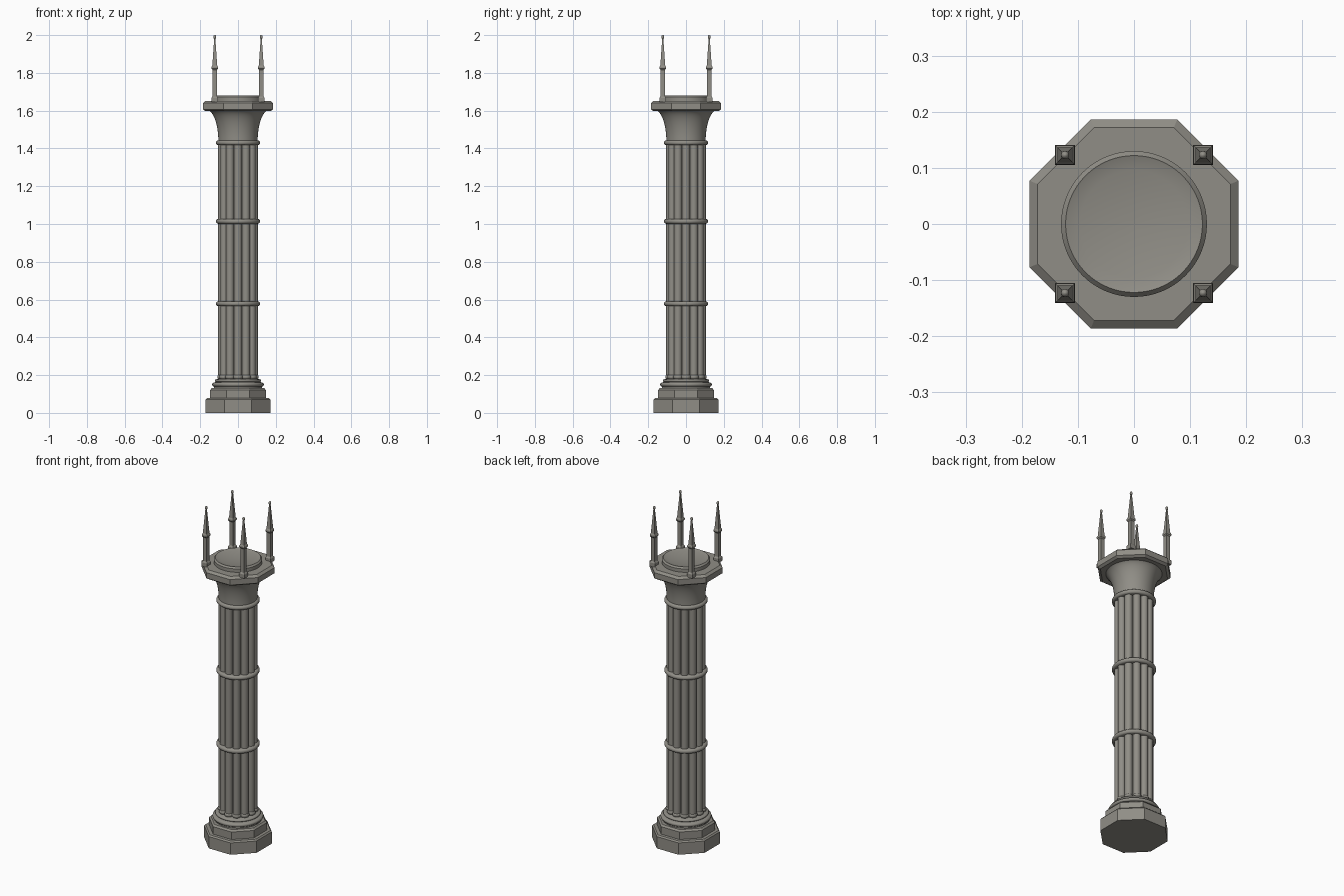
import bpy
import math

if "Cube" in bpy.data.objects:
    bpy.data.objects.remove(bpy.data.objects["Cube"])

stone = bpy.data.materials.new("grey_stone")
stone.use_nodes = True
colour = (0.28, 0.27, 0.24, 1)
stone.diffuse_color = colour
stone.node_tree.nodes["Principled BSDF"].inputs["Base Color"].default_value = colour


def lathe(name, profile, sides=48, turn=0.0, at=(0, 0), smooth=True):
    """Spin (radius, height) points about a vertical axis and cap the ends."""
    verts, faces = [], []
    for r, z in profile:
        for i in range(sides):
            a = turn + math.tau * i / sides
            verts.append((at[0] + r * math.cos(a), at[1] + r * math.sin(a), z))
    for k in range(len(profile) - 1):
        for i in range(sides):
            j = (i + 1) % sides
            faces.append((k * sides + i, k * sides + j,
                          (k + 1) * sides + j, (k + 1) * sides + i))
    faces.append(tuple(reversed(range(sides))))
    faces.append(tuple(range((len(profile) - 1) * sides, len(profile) * sides)))
    mesh = bpy.data.meshes.new(name)
    mesh.from_pydata(verts, [], faces)
    mesh.materials.append(stone)
    ob = bpy.data.objects.new(name, mesh)
    bpy.context.collection.objects.link(ob)
    if smooth:
        bpy.ops.object.select_all(action='DESELECT')
        ob.select_set(True)
        bpy.context.view_layer.objects.active = ob
        bpy.ops.object.shade_smooth_by_angle(angle=math.radians(35))
    return ob


def prism(name, profile, sides, at=(0, 0)):
    """Flat-sided lathe whose profile gives distances to the flats."""
    k = 1 / math.cos(math.pi / sides)
    return lathe(name, [(r * k, z) for r, z in profile], sides, math.pi / sides, at, False)


def bead(radius, z, thick, height, steps=8):
    """Half-round moulding profile bulging out to the given radius."""
    return [(radius - thick + thick * math.sin(math.pi * i / steps),
             z - height / 2 * math.cos(math.pi * i / steps)) for i in range(steps + 1)]


# Octagonal plinth
prism("plinth", [(0.172, 0), (0.172, 0.07), (0.165, 0.078)], 8)
prism("plinth_step", [(0.147, 0.07), (0.147, 0.122), (0.138, 0.132)], 8)

# Round base mouldings
lathe("base_moulding", [(0.128, 0.13), (0.128, 0.14)] + bead(0.137, 0.15, 0.012, 0.022)
      + [(0.118, 0.163)] + bead(0.123, 0.171, 0.008, 0.014) + [(0.112, 0.18)])

# Clustered shaft
lathe("shaft_core", [(0.083, 0.17), (0.083, 1.45)])
COUNT = 12
for i in range(COUNT):
    a = math.tau * i / COUNT
    spot = (0.084 * math.cos(a), 0.084 * math.sin(a))
    lathe("shaft_%02d" % i, [(0.021, 0.17), (0.021, 1.44)], 16, at=spot)
    lathe("shaft_foot_%02d" % i, bead(0.026, 0.19, 0.008, 0.022, 6), 16, at=spot)

# Shaft rings
for name, z in (("lower_ring", 0.578), ("middle_ring", 1.014), ("upper_ring", 1.43)):
    lathe(name, bead(0.117, z, 0.013, 0.026))

# Flared capital
STEPS = 12
flare = [(0.104 + 0.064 * (1 - math.cos(math.pi / 2 * i / STEPS)),
          1.44 + 0.165 * math.sin(math.pi / 2 * i / STEPS)) for i in range(STEPS + 1)]
lathe("capital", flare)

# Octagonal slab and dished round seat
prism("capital_slab", [(0.172, 1.597), (0.186, 1.607), (0.186, 1.64), (0.172, 1.652)], 8)
dish = [(0.12 * k, 1.668 + 0.012 * k * k) for k in (1, 0.8, 0.6, 0.4, 0.2, 0.01)]
lathe("round_seat", [(0.13, 1.645), (0.13, 1.672), (0.122, 1.681)] + dish, 64)

# Corner pinnacles
for side, sx in (("left", 1), ("right", -1)):
    for end, sy in (("front", -1), ("back", 1)):
        spot = (0.123 * sx, 0.123 * sy)
        tag = end + "_" + side + "_pinnacle_"
        prism(tag + "foot", [(0.0175, 1.645), (0.0175, 1.668), (0.012, 1.676)], 4, spot)
        prism(tag + "post", [(0.012, 1.67), (0.012, 1.82)], 4, spot)
        prism(tag + "collar", [(0.012, 1.816), (0.017, 1.823), (0.017, 1.832),
                               (0.013, 1.84)], 4, spot)
        prism(tag + "spire", [(0.013, 1.838), (0.003, 1.982)], 4, spot)
        lathe(tag + "finial", bead(0.0075, 1.989, 0.0073, 0.022), 12, at=spot)
